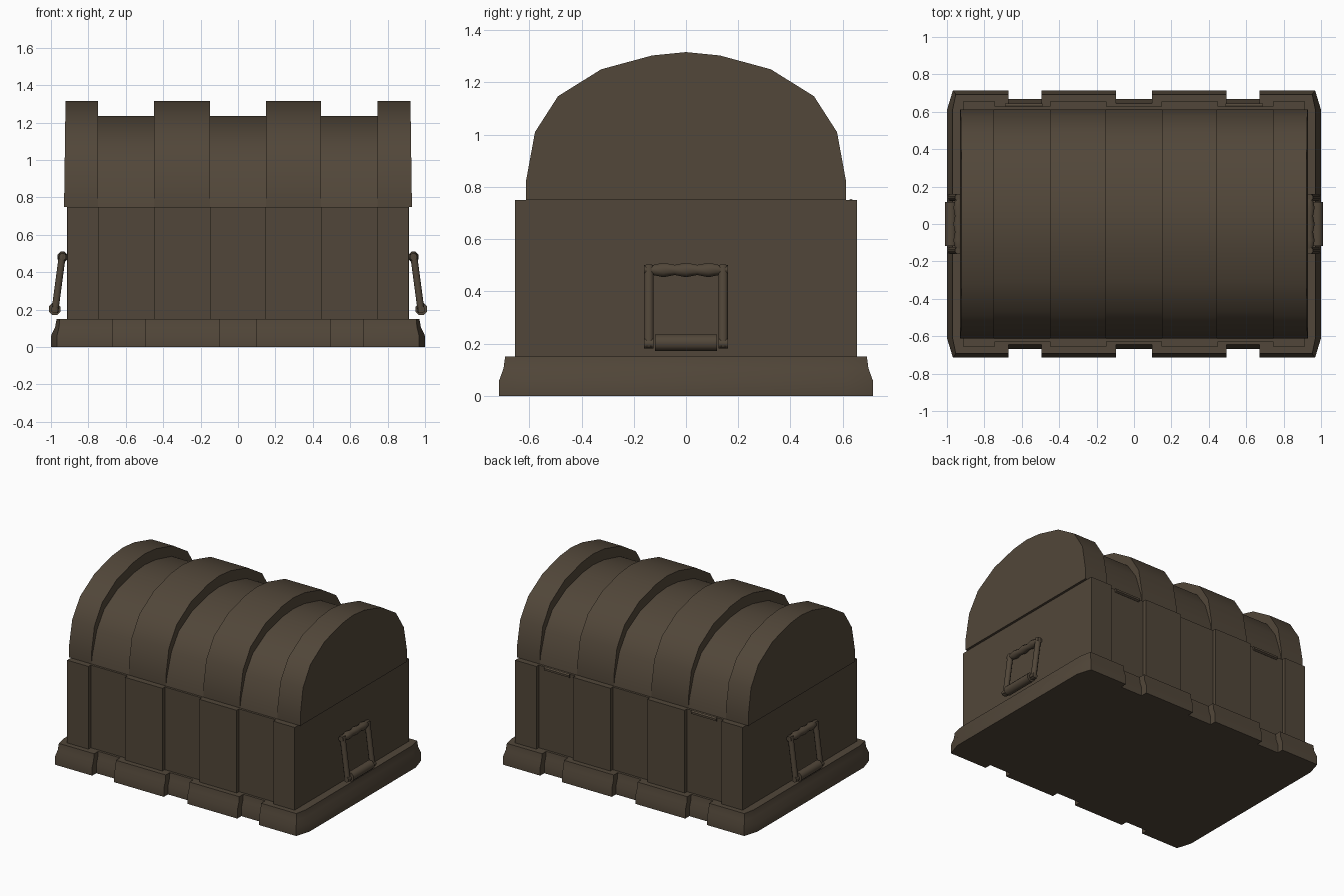
import bpy, bmesh, math
from mathutils import Vector

if "Cube" in bpy.data.objects:
    bpy.data.objects.remove(bpy.data.objects["Cube"], do_unlink=True)

wood = bpy.data.materials.new("dark brown wood")
wood.use_nodes = True
colour = (0.083, 0.062, 0.041, 1)
wood.diffuse_color = colour
wood.node_tree.nodes["Principled BSDF"].inputs["Base Color"].default_value = colour


def loft(name, rings, smooth=30):
    """Skin a list of equal-length rings and cap both ends."""
    bm = bmesh.new()
    loops = [[bm.verts.new(p) for p in ring] for ring in rings]
    for a, b in zip(loops, loops[1:]):
        for i in range(len(a)):
            j = (i + 1) % len(a)
            bm.faces.new((a[i], a[j], b[j], b[i]))
    bm.faces.new(loops[0])
    bm.faces.new(loops[-1])
    bmesh.ops.recalc_face_normals(bm, faces=bm.faces)
    mesh = bpy.data.meshes.new(name)
    bm.to_mesh(mesh)
    bm.free()
    mesh.materials.append(wood)
    obj = bpy.data.objects.new(name, mesh)
    bpy.context.collection.objects.link(obj)
    bpy.ops.object.select_all(action="DESELECT")
    obj.select_set(True)
    bpy.context.view_layer.objects.active = obj
    bpy.ops.object.shade_smooth_by_angle(angle=math.radians(smooth))
    return obj


def rod(name, start, end, radii, sides=8):
    """Turned rod whose radii are spread evenly from start to end."""
    start, end = Vector(start), Vector(end)
    turn = (end - start).to_track_quat("Z", "Y")
    rings = []
    for i, r in enumerate(radii):
        centre = start.lerp(end, i / (len(radii) - 1))
        angles = [math.tau * (k + 0.5) / sides for k in range(sides)]
        rings.append([centre + turn @ Vector((r * math.cos(a), r * math.sin(a), 0))
                      for a in angles])
    return loft(name, rings, 50)


def outline(end_x, corner_y, outer_y, inner_y, corner_x, notches):
    """Plan outline with notches cut into both long sides."""
    side = [(-end_x, corner_y), (-corner_x, outer_y)]
    for a, b in notches:
        side += [(a, outer_y), (a, inner_y), (b, inner_y), (b, outer_y)]
    side += [(corner_x, outer_y), (end_x, corner_y)]
    return side + [(-x, -y) for x, y in side]


# Plinth with a sloped upper edge and notched long sides
notches = [(-0.67, -0.495), (-0.095, 0.095), (0.495, 0.67)]
rings = []
for z, inset in [(0, 0), (0.06, 0), (0.105, 0.022), (0.15, 0.03)]:
    plan = outline(1 - inset, 0.61, 0.715 - inset * 0.75, 0.668 - inset * 0.75,
                   0.968 - inset * 0.5, notches)
    rings.append([(x, y, z) for x, y in plan])
loft("plinth", rings)

# Box with recessed panels between the bands
panels = [(-0.742, -0.448), (-0.148, 0.148), (0.448, 0.742)]
plan = outline(0.913, 0.654, 0.655, 0.628, 0.912, panels)
loft("chest_body", [[(x, y, z) for x, y in plan] for z in (0.148, 0.75)])

# Barrel lid: raised bands alternating with lower panels
half = [(0.612, 0.75), (0.612, 0.825), (0.578, 1.01), (0.49, 1.147), (0.325, 1.25),
        (0.13, 1.303), (0, 1.316)]
edges = [-0.922, -0.748, -0.448, -0.15, 0.15, 0.445, 0.745, 0.922]
for n, (x0, x1) in enumerate(zip(edges, edges[1:])):
    low = n % 2
    arc = []
    for y, z in half:
        rise = z - 0.75
        arc.append((y * (1 - 0.05 * min(1, rise / 0.2)), 0.75 + rise * 0.86) if low else (y, z))
    arc += [(-y, z) for y, z in reversed(arc[:-1])]
    rings = []
    for x in (x0, x1):
        flare = math.copysign(0.008, x) if abs(x) > 0.9 else 0
        rings.append([(x + flare * (1.32 - z) / 0.57, y, z) for y, z in arc])
    loft("lid_panel" if low else "lid_band", rings)

# Hinge bars at the back
for x in (-0.59, 0.59):
    rod("hinge", (x - 0.1, 0.632, 0.74), (x + 0.1, 0.632, 0.74), [0.014, 0.014], 6)

# Carrying handles at both ends
for s in (-1, 1):
    top, foot = 0.938 * s, 0.98 * s
    for y in (-0.142, 0.142):
        rod("handle_side", (foot, y, 0.185), (top, y, 0.5), [0.02, 0.02])
    rod("handle_foot", (foot, -0.118, 0.203), (foot, 0.118, 0.203), [0.034, 0.034])
    rod("handle_grip", (top, -0.13, 0.482), (top, 0.13, 0.482),
        [0.02, 0.03, 0.021, 0.03, 0.021, 0.03, 0.02])
    for y in (-0.142, 0.142):
        for x, z in ((top, 0.482), (foot, 0.2)):
            rod("handle_joint", (x, y - 0.018, z), (x, y + 0.018, z), [0.02, 0.02])
